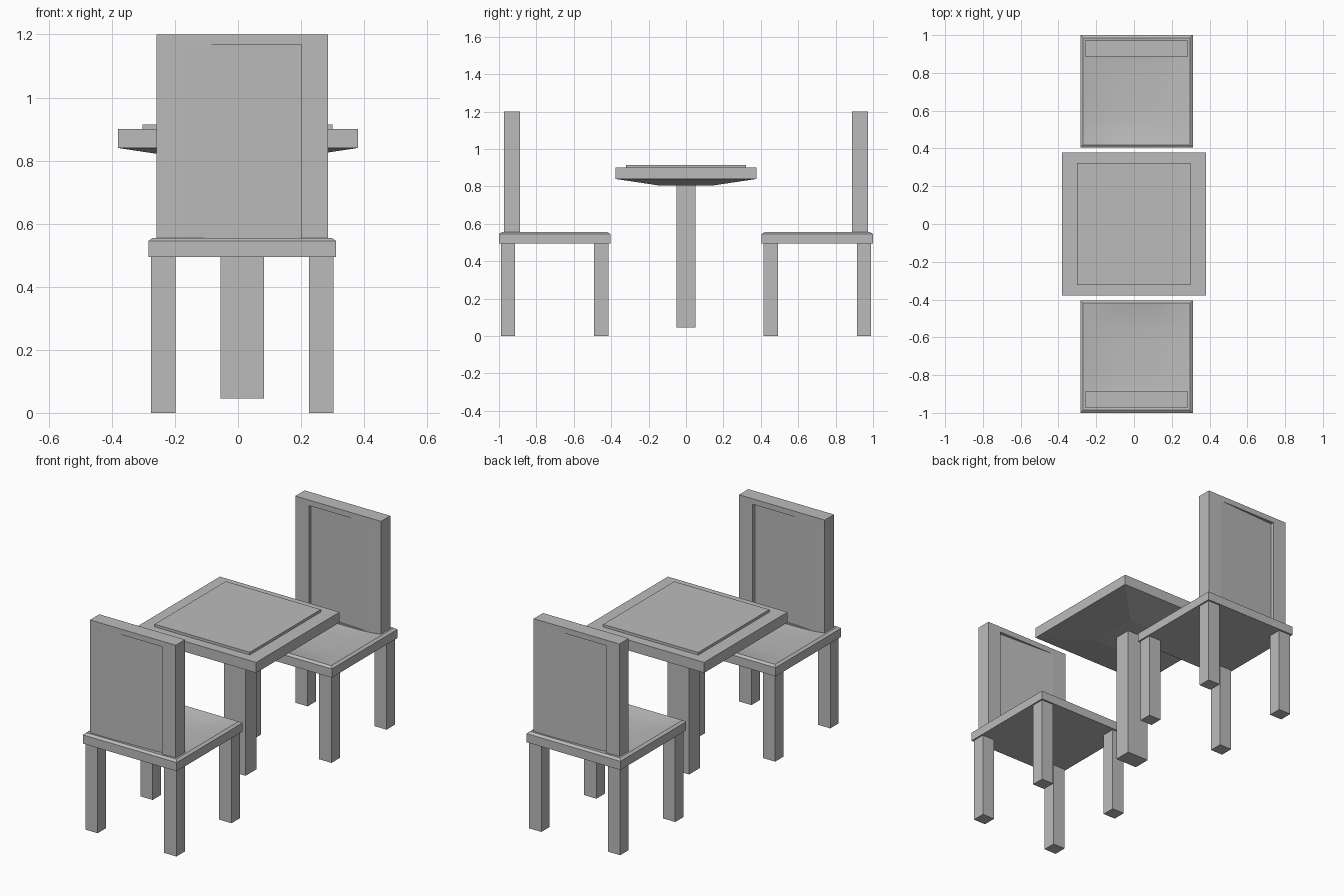
import bpy, bmesh, math
from mathutils import Matrix, Vector

if "Cube" in bpy.data.objects:
    bpy.data.objects.remove(bpy.data.objects["Cube"])

grey = bpy.data.materials.new("plain grey")
grey.use_nodes = True
COLOUR = (0.5, 0.5, 0.5, 1)
grey.diffuse_color = COLOUR
grey.node_tree.nodes["Principled BSDF"].inputs["Base Color"].default_value = COLOUR


def box(lo, hi):
    """A bmesh box between two corners."""
    lo, hi = Vector(lo), Vector(hi)
    bm = bmesh.new()
    bmesh.ops.create_cube(bm, size=1)
    for v in bm.verts:
        v.co = Vector([(a + b) / 2 + c * (b - a) for a, b, c in zip(lo, hi, v.co)])
    return bm


def finish(bm, name, matrix=Matrix(), smooth=False):
    bm.transform(matrix)
    bmesh.ops.recalc_face_normals(bm, faces=bm.faces)
    mesh = bpy.data.meshes.new(name)
    bm.to_mesh(mesh)
    bm.free()
    mesh.materials.append(grey)
    ob = bpy.data.objects.new(name, mesh)
    bpy.context.collection.objects.link(ob)
    if smooth:
        bpy.ops.object.select_all(action='DESELECT')
        ob.select_set(True)
        bpy.context.view_layer.objects.active = ob
        bpy.ops.object.shade_smooth_by_angle(angle=math.radians(18))
    return ob


def facing(bm, direction):
    bm.normal_update()
    return max(bm.faces, key=lambda f: f.normal.dot(Vector(direction)))


# Chair, built around x = 0 with its back towards -y
HALF = 0.298
BACK, FRONT = -1.0, -0.405
MID_Y = (BACK + FRONT) / 2
DEPTH = (FRONT - BACK) / 2
RIM = 0.02


def seat(name, matrix):
    bm = box((-HALF, BACK, 0.495), (HALF, FRONT, 0.545))
    top = facing(bm, (0, 0, 1))
    # chamfered rim, then a shallow dip in the middle
    bmesh.ops.inset_individual(bm, faces=[top], thickness=RIM, depth=0.01)
    bmesh.ops.subdivide_edges(bm, edges=list(top.edges), cuts=7, use_grid_fill=True)
    for v in bm.verts:
        if v.co.z > 0.55:
            u = v.co.x / (HALF - RIM)
            w = (v.co.y - MID_Y) / (DEPTH - RIM)
            v.co.z -= 0.02 * max(0, 1 - u ** 4) * max(0, 1 - w ** 4)
    finish(bm, name, matrix, smooth=True)


def backrest(name, matrix):
    w, lo, hi = 0.272, 0.515, 1.2
    bm = box((-w, -0.972, lo), (w, -0.888, hi))
    for side in (-1, 1):
        face = facing(bm, (0, side, 0))
        # panel outline
        bmesh.ops.inset_individual(bm, faces=[face], thickness=0.045)
        for v in face.verts:
            v.co.x = math.copysign(0.186, v.co.x)
        # wedge-shaped recess, deep on one side and flush on the other
        bmesh.ops.inset_individual(bm, faces=[face], thickness=0)
        for v in face.verts:
            if v.co.x > 0:
                v.co.y -= side * 0.02
    bmesh.ops.remove_doubles(bm, verts=bm.verts, dist=0.0005)
    finish(bm, name, matrix)


for label, turn in (("front", 0), ("rear", math.pi)):
    place = Matrix.Translation((0.0135, 0, 0)) @ Matrix.Rotation(turn, 4, 'Z')
    seat(label + "_chair_seat", place)
    backrest(label + "_chair_backrest", place)
    for side, x in (("a", -0.25), ("b", 0.25)):
        for end, y in (("back", -0.952), ("front", -0.453)):
            leg = box((x - 0.039, y - 0.038, 0), (x + 0.039, y + 0.038, 0.5))
            finish(leg, f"{label}_chair_{end}_leg_{side}", place)

# Table top with an underside tapering down to the column
top = box((-0.38, -0.378, 0.84), (0.38, 0.378, 0.9))
under = facing(top, (0, 0, -1))
bmesh.ops.inset_individual(top, faces=[under], thickness=0.33, depth=0.035)
finish(top, "table_top")
finish(box((-0.303, -0.322, 0.895), (0.3, 0.322, 0.915)), "table_pad")
finish(box((-0.055, -0.05, 0.045), (0.083, 0.05, 0.83)), "table_column")
